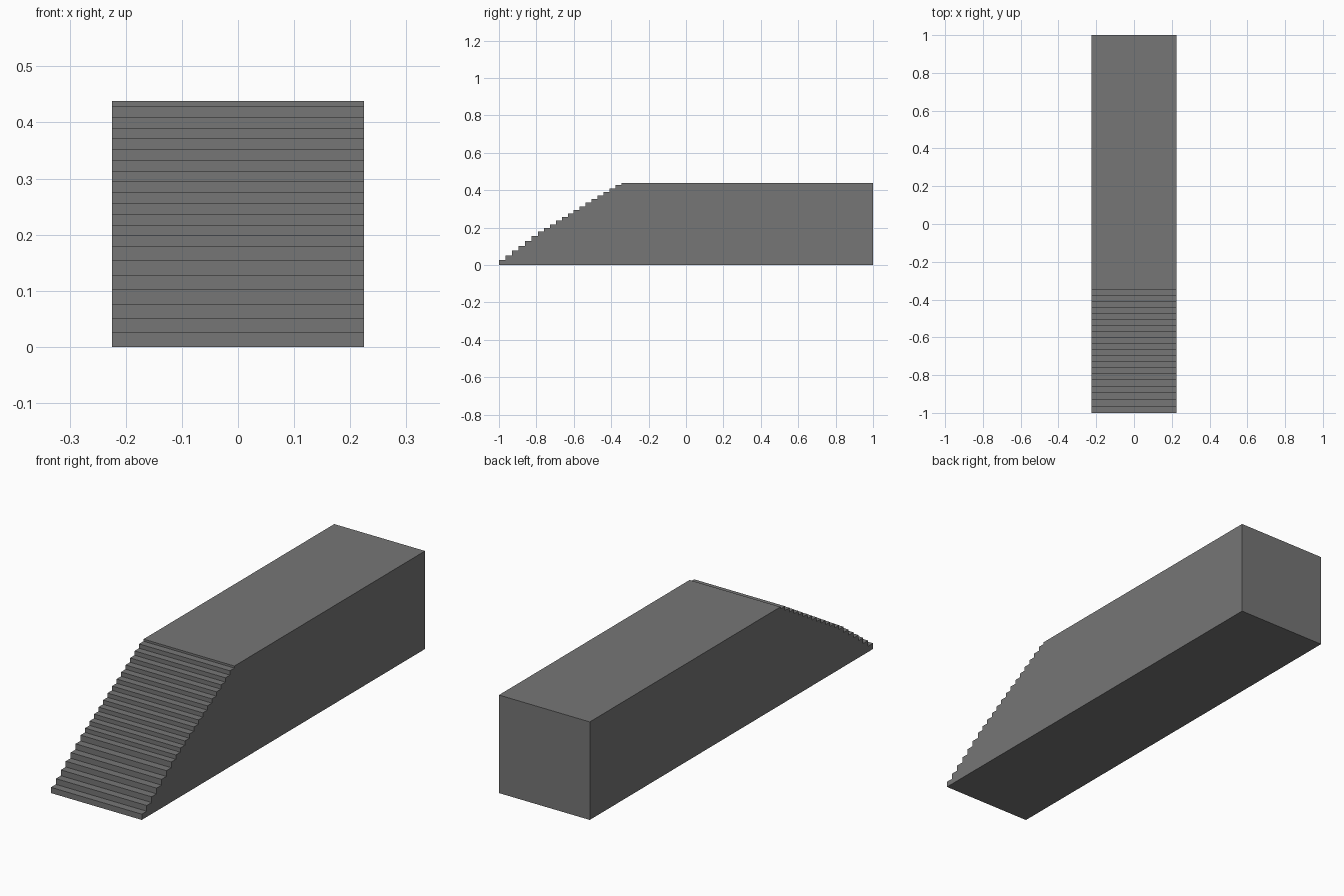
import bpy, bmesh

if "Cube" in bpy.data.objects:
    bpy.data.objects.remove(bpy.data.objects["Cube"])

HALF_WIDTH = 0.2245
TOP = 0.438

# Stair profile in (y, z): 7 steep lower steps, 13 shallower ones, a small last lip
profile = [(1.0, 0.0), (-1.0, 0.0)]
y, z = -1.0, 0.0
for i in range(20):
    z += 0.0256 if i < 7 else 0.0192
    profile.append((y, z))
    y += 0.0348 if i < 6 else 0.0318
    profile.append((y, z))
profile += [(y, TOP), (1.0, TOP)]

# Extrude the profile across the width
bm = bmesh.new()
face = bm.faces.new([bm.verts.new((-HALF_WIDTH, py, pz)) for py, pz in profile])
extruded = bmesh.ops.extrude_face_region(bm, geom=[face])
verts = [g for g in extruded["geom"] if isinstance(g, bmesh.types.BMVert)]
bmesh.ops.translate(bm, verts=verts, vec=(2 * HALF_WIDTH, 0, 0))
bmesh.ops.recalc_face_normals(bm, faces=bm.faces)

mesh = bpy.data.meshes.new("stair_block")
bm.to_mesh(mesh)
bm.free()

# Dark grey stone
stone = bpy.data.materials.new("dark_grey")
stone.diffuse_color = (0.18, 0.18, 0.18, 1)
stone.use_nodes = True
stone.node_tree.nodes["Principled BSDF"].inputs["Base Color"].default_value = stone.diffuse_color
mesh.materials.append(stone)
bpy.context.collection.objects.link(bpy.data.objects.new("stair_block", mesh))
